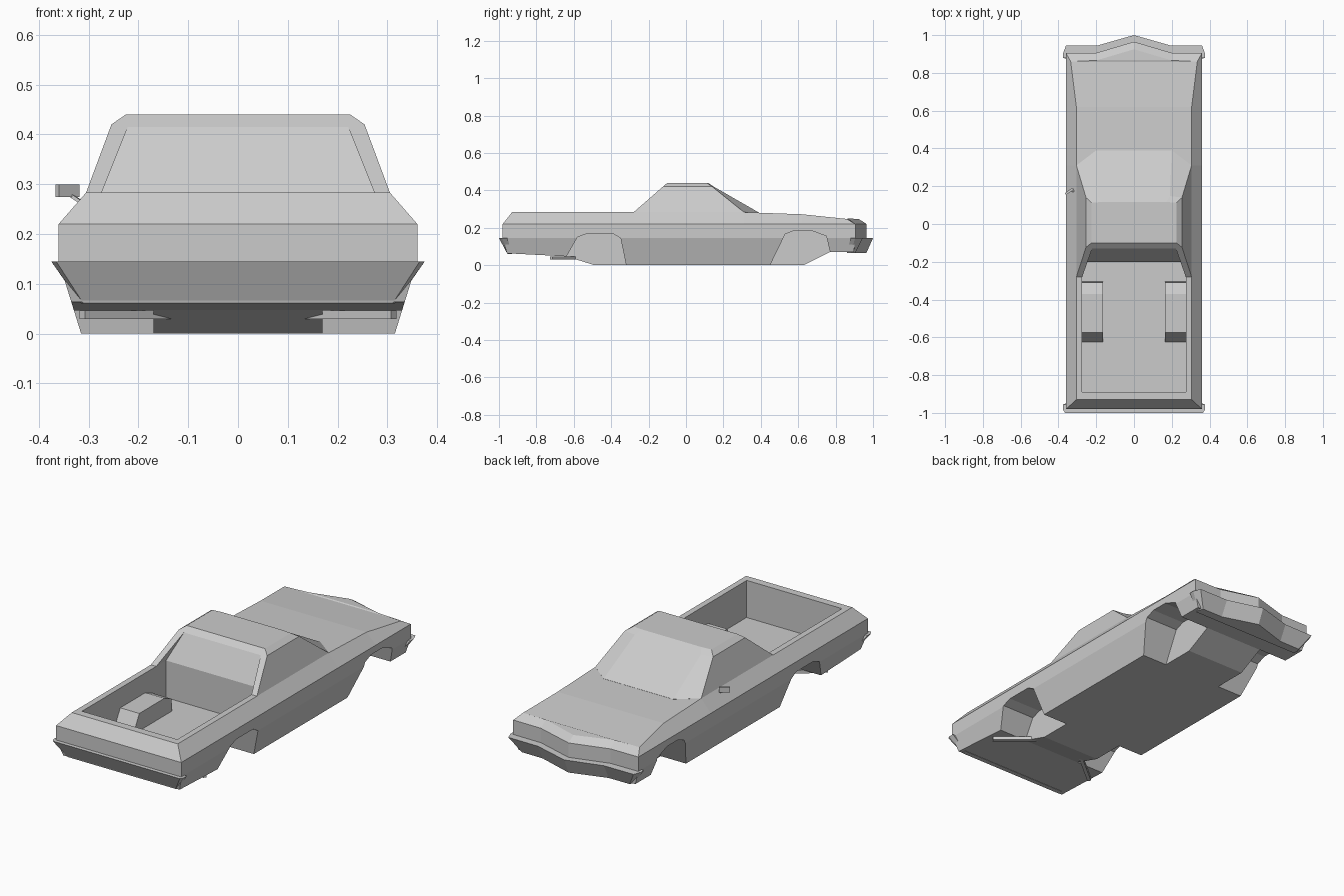
import bpy, bmesh
from mathutils import Vector

if "Cube" in bpy.data.objects:
    bpy.data.objects.remove(bpy.data.objects["Cube"])


def make(name, verts, faces):
    bm = bmesh.new()
    vs = [bm.verts.new(v) for v in verts]
    for f in faces:
        bm.faces.new([vs[i] for i in f])
    bmesh.ops.recalc_face_normals(bm, faces=bm.faces)
    me = bpy.data.meshes.new(name)
    bm.to_mesh(me)
    bm.free()
    ob = bpy.data.objects.new(name, me)
    bpy.context.collection.objects.link(ob)
    return ob


def loft(name, rings):
    """Stack of right-half outlines (x, y, z), mirrored in x and capped in strips."""
    verts, faces = [], []
    n = len(rings[0])
    shared = rings[0][-1][0] == 0
    size = 2 * n - (1 if shared else 0)
    for r in rings:
        left = [(-x, y, z) for x, y, z in reversed(r) if x != 0]
        verts += r + left
    for k in range(len(rings) - 1):
        a, b = k * size, (k + 1) * size
        for i in range(size):
            j = (i + 1) % size
            faces.append((a + i, a + j, b + j, b + i))
    for base in (0, (len(rings) - 1) * size):
        for i in range(n - 1):
            f = [i, i + 1, size - 2 - i, size - 1 - i]
            if f[1] == f[2]:
                f.pop(2)
            faces.append([base + q for q in f])
    return make(name, verts, faces)


def flat(z, pts):
    return [(x, y, z) for x, y in pts]


def prism(name, prof, x0, x1):
    """Side profile (y, z) extruded from x0 to x1."""
    n = len(prof)
    verts = [(x, y, z) for x in (x0, x1) for y, z in prof]
    faces = [list(range(n)), list(range(n, 2 * n))]
    faces += [(i, (i + 1) % n, n + (i + 1) % n, n + i) for i in range(n)]
    return make(name, verts, faces)


def boolean(ob, other, op):
    m = ob.modifiers.new(op, 'BOOLEAN')
    m.operation, m.object, m.solver = op, other, 'EXACT'
    bpy.context.view_layer.objects.active = ob
    bpy.ops.object.modifier_apply(modifier=m.name)
    bpy.data.objects.remove(other)


# Main body: sill, lower crease, upper crease, deck and hood edge
waist = [(.36, -.98), (.36, .31), (.36, .62), (.36, .905), (.2, .906), (0, .965)]
body = loft("body", [
    flat(0, [(.315, -.94), (.315, .31), (.315, .62), (.315, .89), (.2, .9), (0, .955)]),
    flat(.145, waist),
    flat(.22, waist),
    [(.305, -.93, .283), (.305, .31, .283), (.305, .62, .272),
     (.335, .86, .247), (.2, .866, .25), (0, .925, .246)]])

# Cab with sloping rear buttresses
cab = loft("cab", [
    flat(.2, [(.295, -.28), (.295, .3), (.2, .37)]),
    [(.305, -.28, .283), (.305, .31, .283), (.2, .39, .281)],
    flat(.42, [(.254, -.123), (.254, .14), (.19, .148)]),
    flat(.44, [(.225, -.1), (.225, .112), (.17, .117)])])
boolean(body, cab, 'UNION')

# Load bed and rear window recess
boolean(body, loft("bed_cutter", [
    flat(.09, [(.275, -.89), (.275, -.2)]),
    flat(.283, [(.274, -.89), (.274, -.2)]),
    flat(.418, [(.22, -.6), (.22, -.127)])]), 'DIFFERENCE')

# Wheel humps inside the bed
hump = [(-.63, .08), (-.575, .18), (-.37, .18), (-.31, .155), (-.305, .08)]
for s in (-1, 1):
    boolean(body, prism("bed_hump", hump, s * .165, s * .285), 'UNION')

# Raised underside at tail and nose
tail = [(-1.1, -.1), (-1.1, .066), (-.95, .063), (-.64, .047), (-.49, 0), (-.3, -.1)]
nose = [(.45, -.1), (.63, 0), (.77, .07), (1.1, .07), (1.1, -.1)]
for prof in (tail, nose):
    boolean(body, prism("underside_cutter", prof, -.6, .6), 'DIFFERENCE')

# Wheel wells
rear = [(-.665, -.01), (-.64, .045), (-.58, .15), (-.53, .168), (-.39, .168),
        (-.35, .145), (-.318, -.01)]
front = [(.445, -.01), (.53, .165), (.58, .185), (.67, .185), (.75, .155), (.79, -.01)]
for prof in (rear, front):
    for s in (-1, 1):
        boolean(body, prism("well_cutter", prof, s * .17, s * .5), 'DIFFERENCE')

# Bumpers
loft("rear_bumper", [
    flat(.06, [(.312, -.93), (.315, -.948), (.31, -.955)]),
    flat(.145, [(.375, -.955), (.375, -.985), (.365, -1)])])
loft("front_bumper", [
    flat(.066, [(.315, .86), (.32, .88), (.31, .905), (.19, .906), (0, .965)]),
    flat(.145, [(.375, .88), (.375, .905), (.36, .945), (.19, .946), (0, 1)])])


def bar(name, a, b, w, h):
    """Rectangular bar between two points."""
    a, b = Vector(a), Vector(b)
    side = (b - a).cross(Vector((0, 0, 1))).normalized() * w / 2
    up = Vector((0, 0, h / 2))
    verts = [p + i * side + j * up for p in (a, b)
             for i, j in ((1, 1), (1, -1), (-1, -1), (-1, 1))]
    faces = [(0, 1, 2, 3), (4, 5, 6, 7)]
    faces += [(i, (i + 1) % 4, 4 + (i + 1) % 4, 4 + i) for i in range(4)]
    return make(name, verts, faces)


# Exhaust pipes angled out behind the rear wheels
for s in (-1, 1):
    bar("exhaust_pipe", (s * .13, -.57, .038), (s * .313, -.72, .038), .018, .017)

# Door mirror on one side
bar("mirror", (-.363, .158, .287), (-.322, .188, .287), .012, .025)
bar("mirror_stem", (-.335, .178, .277), (-.312, .172, .262), .01, .008)
